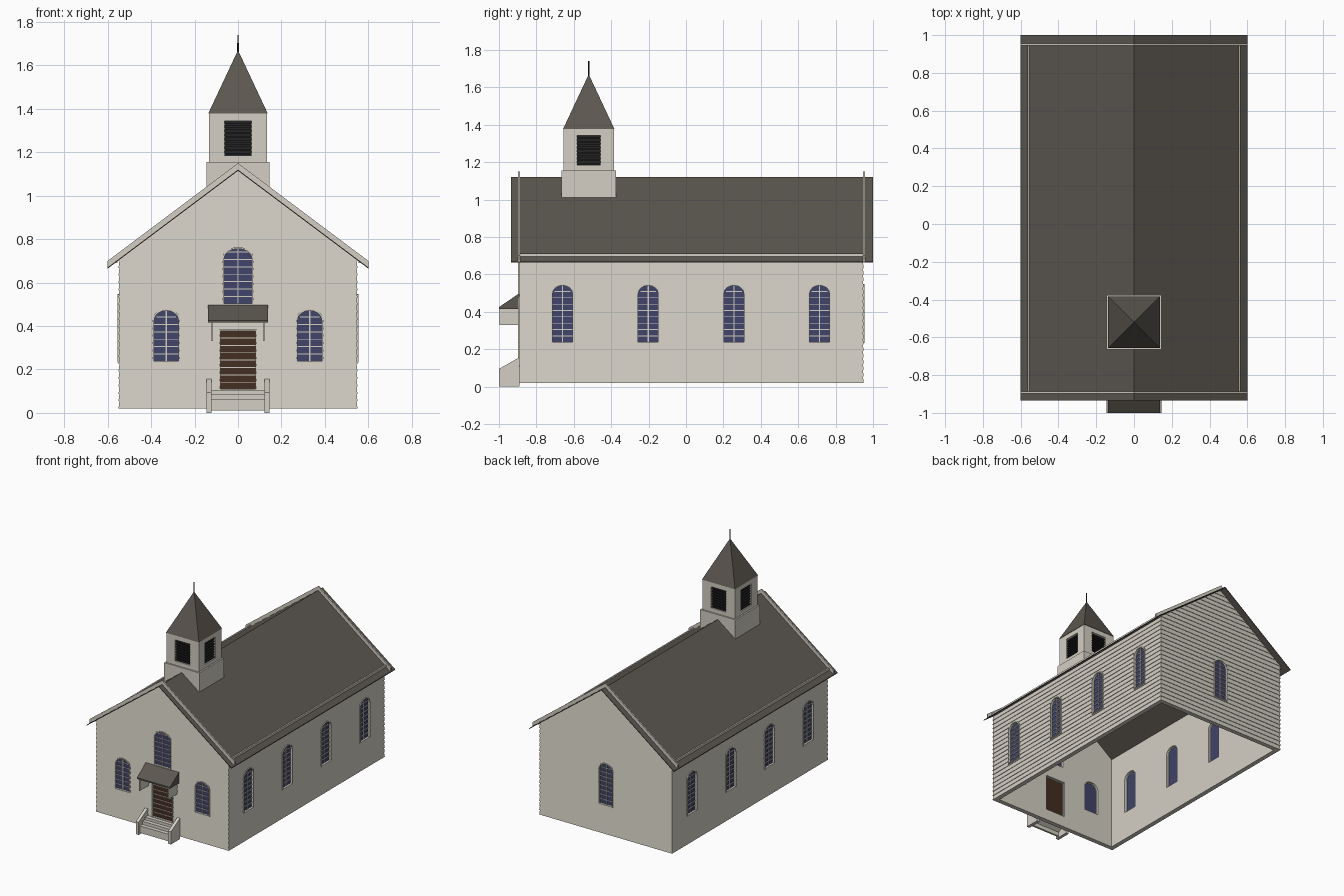
import bpy, bmesh
from math import pi, sin, cos
from mathutils import Matrix, Vector

cube = bpy.data.objects.get("Cube")
if cube:
    bpy.data.objects.remove(cube, do_unlink=True)


def material(name, rgb):
    lin = [(c / 255 / 12.92 if c < 11 else ((c / 255 + 0.055) / 1.055) ** 2.4) for c in rgb] + [1]
    m = bpy.data.materials.new(name)
    m.use_nodes = True
    m.diffuse_color = lin
    m.node_tree.nodes["Principled BSDF"].inputs["Base Color"].default_value = lin
    return m


CREAM = material("cream paint", (212, 207, 196))
ROOF = material("dark shingle", (92, 87, 80))
GLASS = material("blue glass", (64, 68, 104))
DOOR = material("brown wood", (68, 46, 33))
BLACK = material("black louvre", (36, 36, 36))


def prism(bm, pts, y0, y1, m=Matrix()):
    """Extrude an x-z outline along y."""
    a, b = [[bm.verts.new(m @ Vector((x, y, z))) for x, z in pts] for y in (y0, y1)]
    bm.faces.new(a)
    bm.faces.new(b[::-1])
    for i in range(len(pts)):
        bm.faces.new((a[i - 1], a[i], b[i], b[i - 1]))


def rect(x0, x1, z0, z1):
    return [(x0, z0), (x1, z0), (x1, z1), (x0, z1)]


def box(bm, x0, x1, y0, y1, z0, z1, m=Matrix()):
    prism(bm, rect(x0, x1, z0, z1), y0, y1, m)


def ring(bm, outer, inner, y0, y1, m):
    """Picture-frame solid between two outlines."""
    loops = [[bm.verts.new(m @ Vector((x, y, z))) for x, z in p]
             for p, y in ((outer, y1), (outer, y0), (inner, y0), (inner, y1))]
    for k in range(4):
        a, b = loops[k - 1], loops[k]
        for i in range(len(a)):
            bm.faces.new((a[i - 1], a[i], b[i], b[i - 1]))


def finish(bm, name, mat):
    bmesh.ops.recalc_face_normals(bm, faces=bm.faces)
    me = bpy.data.meshes.new(name)
    bm.to_mesh(me)
    bm.free()
    me.materials.append(mat)
    ob = bpy.data.objects.new(name, me)
    bpy.context.collection.objects.link(ob)
    return ob


def part(name, mat, build):
    bm = bmesh.new()
    build(bm)
    return finish(bm, name, mat)


def carve(ob, cutters):
    """Subtract cutters from ob, bake the result and drop the cutters."""
    for c in cutters:
        c.hide_render = True
        mod = ob.modifiers.new("cut", "BOOLEAN")
        mod.operation, mod.solver, mod.object = "DIFFERENCE", "EXACT", c
    bpy.context.view_layer.update()
    me = bpy.data.meshes.new_from_object(ob.evaluated_get(bpy.context.evaluated_depsgraph_get()))
    ob.modifiers.clear()
    ob.data = me
    for c in cutters:
        bpy.data.objects.remove(c, do_unlink=True)


# Main dimensions
HALF, FRONT, BACK = 0.546, -0.89, 0.946
RIDGE, SLOPE, PITCH, LAP = 1.12, 0.75, 0.034, 0.004

# Clapboard body, trimmed to the gable
bm = bmesh.new()
rings = []
for row in range(34):
    for z, d in ((0.02 + row * PITCH, LAP), (0.02 + (row + 1) * PITCH, 0)):
        rings.append([bm.verts.new((sx * (HALF + d), FRONT - d if sy < 0 else BACK + d, z))
                      for sx, sy in ((-1, -1), (1, -1), (1, 1), (-1, 1))])
for a, b in zip(rings, rings[1:]):
    for i in range(4):
        bm.faces.new((a[i - 1], a[i], b[i], b[i - 1]))
bm.faces.new(rings[0])
bm.faces.new(rings[-1])
for s in (-1, 1):
    bmesh.ops.bisect_plane(bm, geom=bm.verts[:] + bm.edges[:] + bm.faces[:], clear_outer=True,
                           plane_co=(0, 0, RIDGE - 0.006), plane_no=(s * SLOPE, 0, 1))
    bmesh.ops.holes_fill(bm, edges=[e for e in bm.edges if e.is_boundary])
walls = finish(bm, "clapboard_walls", CREAM)
cutters = [part("room_cutter", CREAM, lambda b: box(
    b, -HALF + 0.03, HALF - 0.03, FRONT + 0.03, BACK - 0.03, -1, 2))]


# Windows and door
def arch(w, z0, z1, rise=0.045, n=8):
    h = w / 2
    return [(-h, z0), (h, z0)] + [(h * cos(pi * i / n), z1 - rise + rise * sin(pi * i / n))
                                  for i in range(n + 1)]


def opening(name, m, w, z0, z1, door=False):
    shape = (lambda g: rect(-w / 2 + g, w / 2 - g, z0 + g, z1 - g)) if door else (
        lambda g: arch(w - 2 * g, z0 + g, z1 - g))
    cutters.append(part(name + "_cutter", CREAM, lambda b: prism(b, shape(0), -0.05, 0.05, m)))
    part(name + "_panel", DOOR if door else GLASS, lambda b: prism(b, shape(0.001), 0.008, 0.012, m))

    def trim(b):
        ring(b, shape(-0.003), shape(0.004), -0.008, 0.014, m)
        z = z0 + PITCH
        while z < z1 - 0.02:
            inset = 0.015 if not door and z > z1 - 0.04 else 0.003
            box(b, -w / 2 + inset, w / 2 - inset, 0.003, 0.008, z, z + 0.004, m)
            z += PITCH
        if not door:
            box(b, -0.003, 0.003, 0.002, 0.008, z0, z1 - 0.004, m)
    part(name + "_trim", CREAM, trim)


def place(x, y, turn):
    return Matrix.Translation((x, y, 0)) @ Matrix.Rotation(turn, 4, "Z")


for s, side in ((1, "left"), (-1, "right")):
    opening(f"front_{side}_window", place(s * 0.33, FRONT, 0), 0.12, 0.235, 0.475)
    for i in range(4):
        opening(f"{side}_window_{i + 1}", place(s * HALF, -0.66 + i * 0.458, s * pi / 2),
                0.115, 0.235, 0.545)
opening("front_upper_window", place(0, FRONT, 0), 0.136, 0.5, 0.76)
opening("back_window", place(0, BACK, pi), 0.115, 0.235, 0.545)
opening("front_door", place(0, FRONT, 0), 0.17, 0.105, 0.38, door=True)
carve(walls, cutters)


# Thin roof with raised trim strips
def chevron(x, low, high):
    e = RIDGE - SLOPE * x
    return [(-x, e + low), (-x, e + high), (0, RIDGE + high), (x, e + high), (x, e + low), (0, RIDGE + low)]


part("main_roof", ROOF, lambda b: prism(b, chevron(0.6, -0.006, 0), -0.935, 1))


def roof_trim(b):
    for y in (-0.898, 0.946):
        prism(b, chevron(0.6, 0, 0.03), y, y + 0.01)
    for s in (-1, 1):
        box(b, s * 0.555, s * 0.565, FRONT, BACK, 0.69, 0.712)


part("roof_trim", CREAM, roof_trim)

# Bell tower
CY = -0.52
part("tower_base", CREAM, lambda b: prism(
    b, [(-0.145, 1.01), (0, RIDGE), (0.145, 1.01), (0.145, 1.155), (-0.145, 1.155)], CY - 0.145, CY + 0.145))
belfry = part("belfry", CREAM, lambda b: box(b, -0.134, 0.134, CY - 0.134, CY + 0.134, 1.155, 1.38))
carve(belfry, [part("belfry_cutter", CREAM, lambda b, r=r: box(
    b, -0.062, 0.062, -0.3, 0.3, 1.185, 1.343, place(0, CY, r))) for r in (0, pi / 2)])


def louvres(b):
    box(b, -0.115, 0.115, CY - 0.115, CY + 0.115, 1.17, 1.36)
    for k in range(4):
        for i in range(8):
            z = 1.187 + i * 0.0195
            box(b, -0.062, 0.062, -0.128, -0.114, z, z + 0.009, place(0, CY, k * pi / 2))


part("belfry_louvres", BLACK, louvres)


def cone(b, sides, r, z0, z1, r2=0.0):
    bmesh.ops.create_cone(b, cap_ends=True, segments=sides, radius1=r, radius2=r2, depth=z1 - z0,
                          matrix=place(0, CY, pi / 4) @ Matrix.Translation((0, 0, (z0 + z1) / 2)))


part("spire", ROOF, lambda b: cone(b, 4, 0.137 * 2 ** 0.5, 1.378, 1.67))
part("finial", BLACK, lambda b: cone(b, 8, 0.004, 1.66, 1.74, 0.003))

# Door hood on side brackets: outlines are drawn in y-z and turned sideways
SIDE = Matrix(((0, 1, 0, 0), (1, 0, 0, 0), (0, 0, 1, 0), (0, 0, 0, 1)))
part("door_hood", ROOF, lambda b: prism(
    b, [(-1, 0.415), (FRONT, 0.415), (FRONT, 0.5), (-1, 0.425)], -0.137, 0.137, SIDE))


def brackets(b):
    for s in (-1, 1):
        prism(b, rect(-0.998, FRONT, 0.33, 0.416), s * 0.114, s * 0.122, SIDE)


part("hood_brackets", CREAM, brackets)


# Entrance steps between sloped cheek walls
def steps(b):
    for s in (-1, 1):
        prism(b, [(-1, 0), (FRONT, 0), (FRONT, 0.157), (-1, 0.095)], s * 0.122, s * 0.145, SIDE)
    prism(b, [(-0.985, 0.01), (-0.985, 0.062), (-0.955, 0.062), (-0.955, 0.085), (-0.925, 0.085),
              (-0.925, 0.105), (FRONT, 0.105), (FRONT, 0.09), (-0.97, 0.04), (-0.97, 0.01)], -0.122, 0.122, SIDE)


part("entrance_steps", CREAM, steps)
